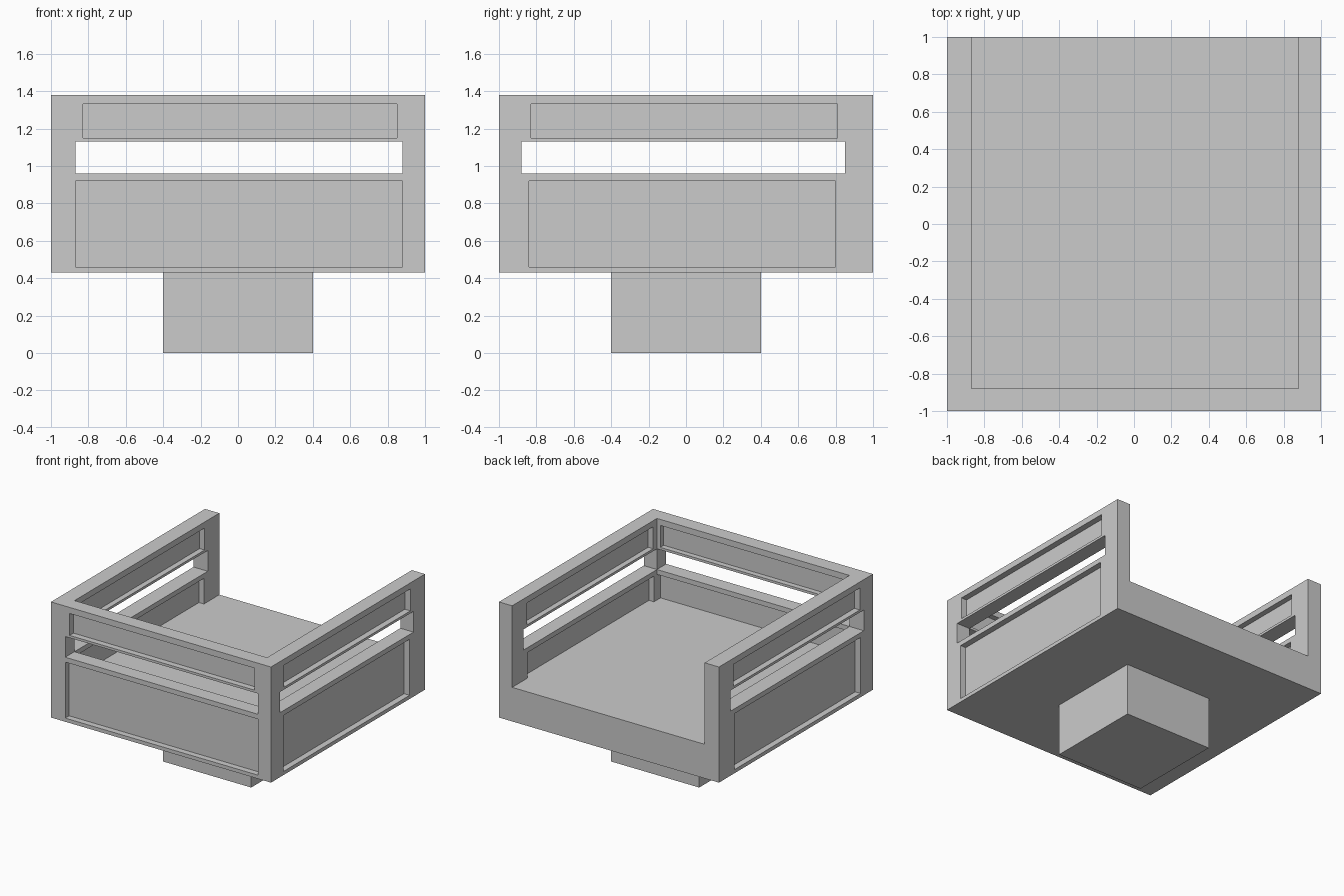
import bpy
from mathutils import Vector

if "Cube" in bpy.data.objects:
    bpy.data.objects.remove(bpy.data.objects["Cube"])


def box(name, lo, hi):
    """Axis-aligned box between two corners."""
    lo, hi = Vector(lo), Vector(hi)
    bpy.ops.mesh.primitive_cube_add(size=1)
    ob = bpy.context.object
    ob.name = name
    for v in ob.data.vertices:
        v.co = [(lo[i] + hi[i]) / 2 + v.co[i] * (hi[i] - lo[i]) for i in range(3)]
    return ob


def cut(target, lo, hi):
    """Subtract a box from the target."""
    cutter = box("cutter", lo, hi)
    cutter.hide_render = True
    mod = target.modifiers.new("cut", 'BOOLEAN')
    mod.operation = 'DIFFERENCE'
    mod.solver = 'EXACT'
    mod.object = cutter
    bpy.context.view_layer.objects.active = target
    bpy.ops.object.modifier_apply(modifier=mod.name)
    bpy.data.objects.remove(cutter, do_unlink=True)


# Inner wall faces and heights
LEFT, RIGHT, FRONT, FLOOR = -0.87, 0.88, -0.88, 0.71
OUT, IN = 0.05, 0.045    # recess depths outside and inside

# Square pedestal under the platform
box("pedestal", (-0.4, -0.4, 0), (0.4, 0.4, 0.43))

# Platform with walls on three sides, open at the back
body = box("walled_platform", (-1, -1, 0.43), (1, 1, 1.38))
cut(body, (LEFT, FRONT, FLOOR), (RIGHT, 1.2, 1.6))

# Open slots through the side walls and the front wall
cut(body, (-1.2, FRONT, 0.96), (1.2, 0.85, 1.13))
cut(body, (LEFT, -1.2, 0.96), (RIGHT, -0.7, 1.13))

# Recessed panels: front x range, side y range, z range
panels = [
    ((-0.83, 0.85), (-0.83, 0.81), (1.15, 1.33)),
    ((LEFT, RIGHT), (-0.84, 0.80), (0.46, 0.92)),
]
for (x0, x1), (y0, y1), (z0, z1) in panels:
    zi = max(z0, FLOOR)
    # front wall, outside and inside
    cut(body, (x0, -1.2, z0), (x1, -1 + OUT, z1))
    cut(body, (x0, FRONT - IN, zi), (x1, -0.7, z1))
    # side walls, outside
    cut(body, (-1.2, y0, z0), (-1 + OUT, y1, z1))
    cut(body, (1 - OUT, y0, z0), (1.2, y1, z1))
    # side walls, inside (one cutter spans the cavity)
    cut(body, (LEFT - IN, y0, zi), (RIGHT + IN, y1, z1))
